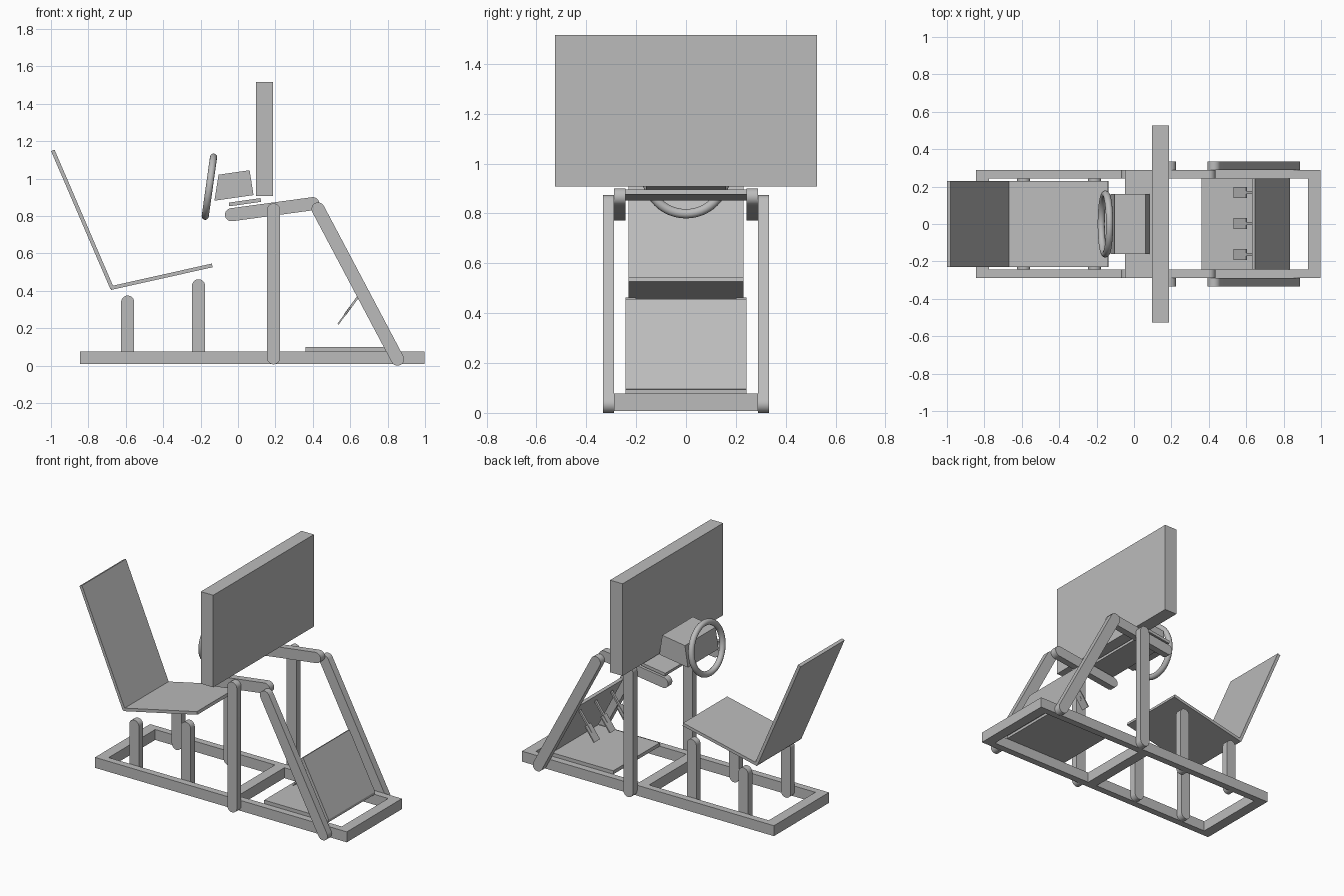
import bpy, bmesh, math
from mathutils import Vector

cube = bpy.data.objects.get("Cube")
if cube:
    bpy.data.objects.remove(cube, do_unlink=True)

grey = bpy.data.materials.new("plain grey")
grey.use_nodes = True
grey.diffuse_color = (0.5, 0.5, 0.5, 1)
grey.node_tree.nodes["Principled BSDF"].inputs["Base Color"].default_value = (0.5, 0.5, 0.5, 1)


def finish(obj, smooth=False):
    obj.data.materials.append(grey)
    if smooth:
        bpy.ops.object.select_all(action="DESELECT")
        obj.select_set(True)
        bpy.context.view_layer.objects.active = obj
        bpy.ops.object.shade_smooth_by_angle(angle=math.radians(30))


def prism(name, profile, y0, y1, smooth=False):
    """Extrude a side profile (x, z) from y0 to y1."""
    bm = bmesh.new()
    face = bm.faces.new([bm.verts.new((x, y0, z)) for x, z in profile])
    ext = bmesh.ops.extrude_face_region(bm, geom=[face])
    moved = [v for v in ext["geom"] if isinstance(v, bmesh.types.BMVert)]
    bmesh.ops.translate(bm, verts=moved, vec=(0, y1 - y0, 0))
    bmesh.ops.recalc_face_normals(bm, faces=bm.faces)
    mesh = bpy.data.meshes.new(name)
    bm.to_mesh(mesh)
    bm.free()
    obj = bpy.data.objects.new(name, mesh)
    bpy.context.collection.objects.link(obj)
    finish(obj, smooth)


def box(name, x0, x1, y0, y1, z0, z1):
    prism(name, [(x0, z0), (x1, z0), (x1, z1), (x0, z1)], y0, y1)


def slab(name, a, b, thick, y0, y1):
    """Flat board whose side view runs from a to b."""
    a, b = Vector(a), Vector(b)
    d = (b - a).normalized()
    n = Vector((-d.y, d.x)) * thick / 2
    prism(name, [a - n, b - n, b + n, a + n], y0, y1)


def round_bar(name, a, b, y0, y1, r=0.035, steps=12):
    """Pair of mirrored flat bars with rounded ends."""
    a, b = Vector(a), Vector(b)
    base = math.atan2(b.y - a.y, b.x - a.x)
    pts = []
    for centre, start in ((b, base - math.pi / 2), (a, base + math.pi / 2)):
        for i in range(steps + 1):
            t = start + math.pi * i / steps
            pts.append((centre.x + r * math.cos(t), centre.y + r * math.sin(t)))
    prism("left_side_" + name, pts, -y1, -y0, True)
    prism("right_side_" + name, pts, y0, y1, True)


INNER, RAIL, OUTER = 0.243, 0.288, 0.333

# Base frame
for side, s in (("front", -1), ("back", 1)):
    box(side + "_base_rail", -0.845, 0.998, *sorted((s * INNER, s * RAIL)), 0.008, 0.077)
for name, x in (("seat_end", -0.845), ("middle", 0.1), ("pedal_end", 0.929)):
    box(name + "_cross_rail", x, x + 0.069, -INNER, INNER, 0.008, 0.077)

# Uprights, sloping legs, arms and seat posts
round_bar("upright", (0.19, 0.042), (0.19, 0.833), RAIL, OUTER)
round_bar("sloping_leg", (0.853, 0.035), (0.428, 0.838), RAIL, OUTER)
round_bar("arm", (-0.035, 0.807), (0.40, 0.866), INNER, RAIL)
round_bar("rear_seat_post", (-0.59, 0.043), (-0.59, 0.34), 0.2, INNER)
round_bar("fore_seat_post", (-0.211, 0.043), (-0.211, 0.427), 0.2, INNER)

# Seat
slab("seat_base", (-0.68, 0.415), (-0.138, 0.536), 0.02, -0.23, 0.23)
slab("seat_back", (-0.99, 1.151), (-0.674, 0.415), 0.02, -0.23, 0.23)

# Wheel tray, wheel housing and steering wheel
slab("wheel_tray", (-0.048, 0.862), (0.122, 0.886), 0.02, -RAIL, RAIL)
prism("wheel_housing", [(-0.126, 0.882), (0.083, 0.912), (0.062, 1.045), (-0.104, 1.021)], -0.16, 0.16)
bpy.ops.mesh.primitive_torus_add(
    major_radius=0.16, minor_radius=0.019, major_segments=48, minor_segments=16,
    location=(-0.153, 0, 0.957), rotation=(0, math.radians(98), 0))
wheel = bpy.context.object
wheel.name = "steering_wheel"
finish(wheel, True)

# Screen
box("screen", 0.096, 0.187, -0.526, 0.526, 0.907, 1.516)

# Foot plate, pedal board and pedals
box("foot_plate", 0.362, 0.83, -INNER, INNER, 0.077, 0.1)
slab("pedal_board", (0.825, 0.092), (0.638, 0.452), 0.018, -INNER, INNER)
for name, y in (("first", -0.163), ("second", 0.003), ("third", 0.168)):
    slab(name + "_pedal", (0.535, 0.222), (0.602, 0.313), 0.008, y - 0.029, y + 0.029)
    slab(name + "_pedal_stem", (0.57, 0.27), (0.668, 0.404), 0.012, y - 0.008, y + 0.008)
